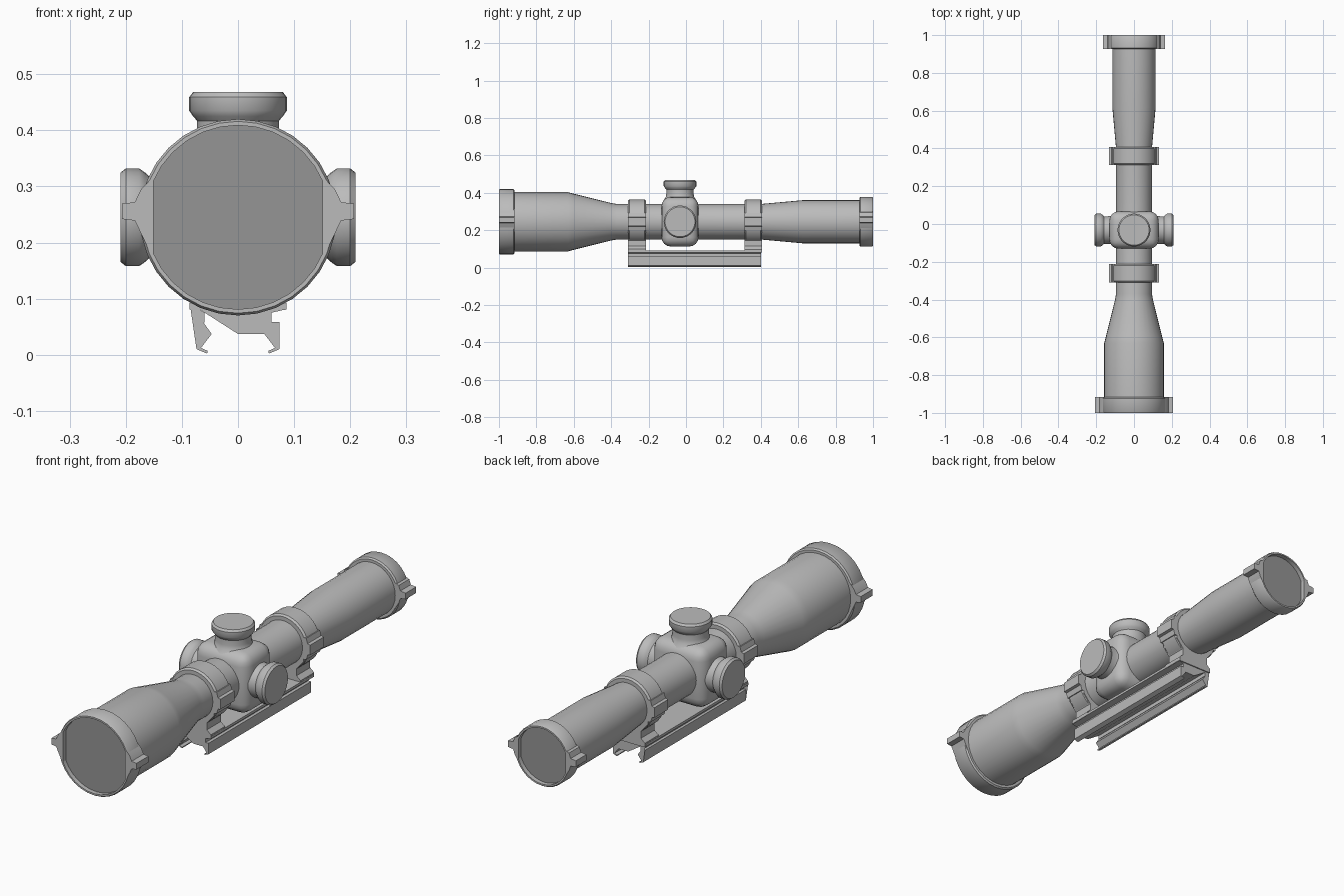
import bpy, bmesh, math
from mathutils import Vector, Matrix

if "Cube" in bpy.data.objects:
    bpy.data.objects.remove(bpy.data.objects["Cube"])

AXIS_Z = 0.245
HUB = Vector((0, -0.032, AXIS_Z))


def material(name, value):
    m = bpy.data.materials.new(name)
    m.use_nodes = True
    colour = (value, value, value, 1)
    m.diffuse_color = colour
    m.node_tree.nodes["Principled BSDF"].inputs["Base Color"].default_value = colour
    return m


BODY = material("body grey", 0.5)
GLASS = material("lens dark grey", 0.3)


def finish(name, bm, mat=BODY, angle=35):
    bmesh.ops.recalc_face_normals(bm, faces=bm.faces)
    mesh = bpy.data.meshes.new(name)
    bm.to_mesh(mesh)
    bm.free()
    mesh.materials.append(mat)
    ob = bpy.data.objects.new(name, mesh)
    bpy.context.collection.objects.link(ob)
    bpy.ops.object.select_all(action='DESELECT')
    ob.select_set(True)
    bpy.context.view_layer.objects.active = ob
    bpy.ops.object.shade_smooth_by_angle(angle=math.radians(angle))
    return ob


def lathe(name, profile, origin, direction, mat=BODY, steps=32):
    """Spin (radius, distance) points about a line through origin."""
    bm = bmesh.new()
    verts = [bm.verts.new((r, 0, t)) for r, t in profile]
    edges = [bm.edges.new(p) for p in zip(verts, verts[1:])]
    bmesh.ops.spin(bm, geom=verts + edges, cent=(0, 0, 0), axis=(0, 0, 1),
                   angle=math.tau, steps=steps)
    bmesh.ops.remove_doubles(bm, verts=bm.verts, dist=1e-5)
    turn = Vector((0, 0, 1)).rotation_difference(Vector(direction)).to_matrix().to_4x4()
    bm.transform(Matrix.Translation(origin) @ turn)
    return finish(name, bm, mat)


def prism(name, points, y0, y1):
    """Extrude an (x, z) outline along y."""
    bm = bmesh.new()
    face = bm.faces.new([bm.verts.new((x, y0, z)) for x, z in points])
    out = bmesh.ops.extrude_face_region(bm, geom=[face])
    bmesh.ops.translate(bm, vec=(0, y1 - y0, 0),
                        verts=[v for v in out["geom"] if isinstance(v, bmesh.types.BMVert)])
    return finish(name, bm)


def mirrored(half):
    return half + [(-x, z) for x, z in reversed(half)]


def ears(name, radius, tip, low, high, y0, y1):
    """Pair of flared tabs on the sides of a ring."""
    for side, s in (("left", 1), ("right", -1)):
        outline = [(radius * 0.86, -radius * 0.42), (radius * 0.99, low - 0.025),
                   (radius * 1.05, low - 0.003), (tip, low), (tip, high),
                   (radius * 1.05, high + 0.003), (radius * 0.99, high + 0.025),
                   (radius * 0.86, radius * 0.42)]
        prism(f"{side}_{name}", [(s * x, AXIS_Z + z) for x, z in outline], y0, y1)


# Main tube with front bell and eyepiece
centre = (0, 0, AXIS_Z)
lathe("main_tube",
      [(0, -0.95), (0.158, -0.95), (0.158, -0.63), (0.15, -0.6), (0.1, -0.4),
       (0.095, -0.37), (0.095, 0.4), (0.115, 0.62), (0.115, 0.96), (0, 0.96)],
      centre, (0, 1, 0))

# End caps with recessed lenses
for name, radius, tip, start, depth, d in (("front", 0.175, 0.207, 1.0, 0.083, -1),
                                           ("rear", 0.133, 0.165, 1.0, 0.073, 1)):
    inner = radius - 0.011
    lathe(name + "_rim",
          [(inner, start - 0.035), (inner, start), (radius - 0.004, start),
           (radius, start - 0.006), (radius, start - depth + 0.006),
           (radius - 0.006, start - depth), (radius - 0.03, start - depth)],
          centre, (0, d, 0))
    lathe(name + "_lens", [(0, start - 0.02), (inner + 0.002, start - 0.02)],
          centre, (0, d, 0), GLASS)
    ears(name + "_rim_ear", radius, tip, -0.003, 0.024,
         *sorted((d * start, d * (start - depth))))

# Mounting rings and their posts
post = mirrored([(0.085, 0.08), (0.085, 0.098), (0.066, 0.115), (0.066, 0.145),
                 (0.1, 0.185), (0.1, 0.22)])
for name, y0, y1 in (("front", -0.31, -0.213), ("rear", 0.312, 0.407)):
    lathe(name + "_ring",
          [(0.09, y0), (0.112, y0), (0.119, y0 + 0.008), (0.119, y1 - 0.008),
           (0.112, y1), (0.09, y1)], centre, (0, 1, 0))
    ears(name + "_ring_tab", 0.114, 0.132, -0.022, 0.022, y0, y1)
    prism(name + "_ring_post", post, y0, y1)

# Rail base with clamping jaws
rail = mirrored([(0, 0.037), (0.047, 0.037), (0.066, 0.012), (0.054, 0.007),
                 (0.055, 0.002), (0.074, 0.01), (0.074, 0.058), (0.06, 0.058),
                 (0.06, 0.075), (0.086, 0.081), (0.086, 0.092)])
rail.pop()
rail = [p for i, p in enumerate(rail + [(-0.086, 0.092)]) if i == 0 or p[0] != 0]
prism("rail_base", rail, -0.31, 0.402)

# Rounded turret hub
bm = bmesh.new()
bmesh.ops.create_cube(bm, size=1)
bm.transform(Matrix.Translation(HUB) @ Matrix.Diagonal((0.262, 0.198, 0.265, 1)))
bmesh.ops.bevel(bm, geom=bm.edges[:], offset=0.05, segments=4, profile=0.5,
                affect='EDGES')
finish("turret_hub", bm, angle=50)

# Adjustment knobs
knob = [(0.088, 0.1), (0.076, 0.118), (0.073, 0.135), (0.073, 0.158), (0.08, 0.166),
        (0.087, 0.176), (0.087, 0.2), (0.08, 0.209), (0, 0.209)]
for name, direction, shift in (("left_knob", (1, 0, 0), 0), ("right_knob", (-1, 0, 0), 0),
                               ("top_knob", (0, 0, 1), 0.014)):
    lathe(name, [(r, t + shift) for r, t in knob], HUB, direction)
